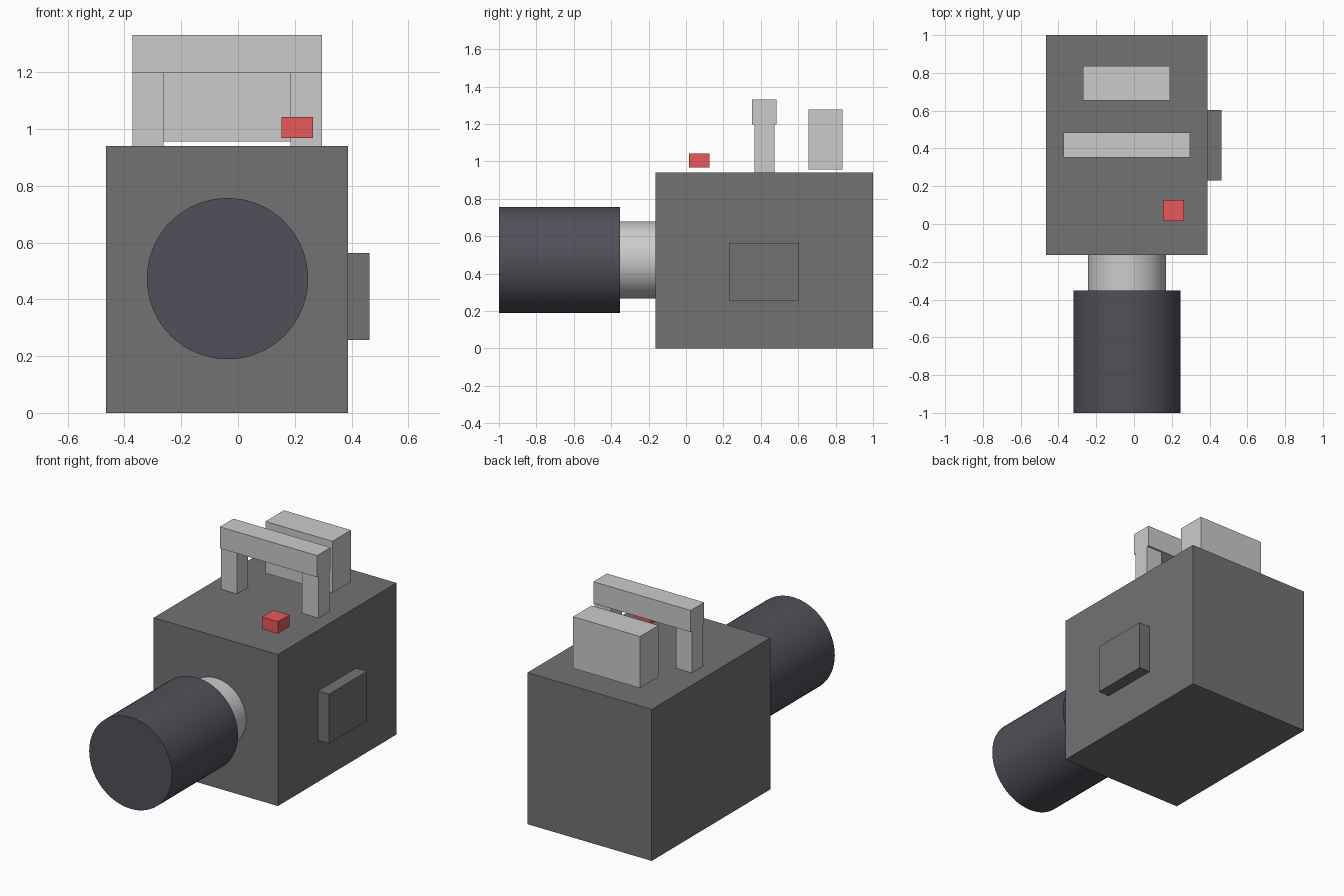
import bpy
import math

if "Cube" in bpy.data.objects:
    bpy.data.objects.remove(bpy.data.objects["Cube"])


def material(name, rgb):
    mat = bpy.data.materials.new(name)
    mat.diffuse_color = (*rgb, 1.0)
    mat.use_nodes = True
    mat.node_tree.nodes["Principled BSDF"].inputs["Base Color"].default_value = mat.diffuse_color
    return mat


def finish(obj, name, mat):
    obj.name = name
    if mat:
        obj.data.materials.append(mat)
    return obj


def box(name, x, y, z, mat=None):
    """Box given by its (min, max) range on each axis."""
    ranges = (x, y, z)
    bpy.ops.mesh.primitive_cube_add(size=1, location=[(a + b) / 2 for a, b in ranges])
    obj = bpy.context.object
    obj.scale = [b - a for a, b in ranges]
    bpy.ops.object.transform_apply(location=False, rotation=False, scale=True)
    return finish(obj, name, mat)


def barrel(name, radius, y, mat=None):
    """Smooth cylinder along the lens axis."""
    bpy.ops.mesh.primitive_cylinder_add(
        vertices=64, radius=radius, depth=y[1] - y[0],
        location=(LENS_X, (y[0] + y[1]) / 2, LENS_Z), rotation=(math.pi / 2, 0, 0))
    bpy.ops.object.shade_smooth_by_angle(angle=math.radians(30))
    return finish(bpy.context.object, name, mat)


LENS_X, LENS_Z = -0.037, 0.473
dark_grey = material("dark_grey", (0.17, 0.17, 0.175))
black = material("black", (0.08, 0.08, 0.1))
red = material("red", (0.8, 0.1, 0.1))

# Camera body and side panel
box("camera_body", (-0.465, 0.388), (-0.163, 1.0), (0, 0.94), dark_grey)
box("side_panel", (0.388, 0.463), (0.231, 0.604), (0.257, 0.563), dark_grey)

# Lens and its mount
barrel("lens_mount", 0.207, (-0.353, -0.163))
barrel("lens_barrel", 0.284, (-1.0, -0.353), black)

# Carry handle
box("handle_bar", (-0.372, 0.296), (0.353, 0.485), (1.198, 1.332))
for side, x in (("left", (-0.372, -0.263)), ("right", (0.185, 0.296))):
    box(f"handle_post_{side}", x, (0.365, 0.473), (0.94, 1.198))

# Rear top unit and record button, both hovering just above the body
box("top_unit", (-0.27, 0.19), (0.655, 0.836), (0.957, 1.277))
box("record_button", (0.154, 0.264), (0.015, 0.126), (0.968, 1.042), red)
